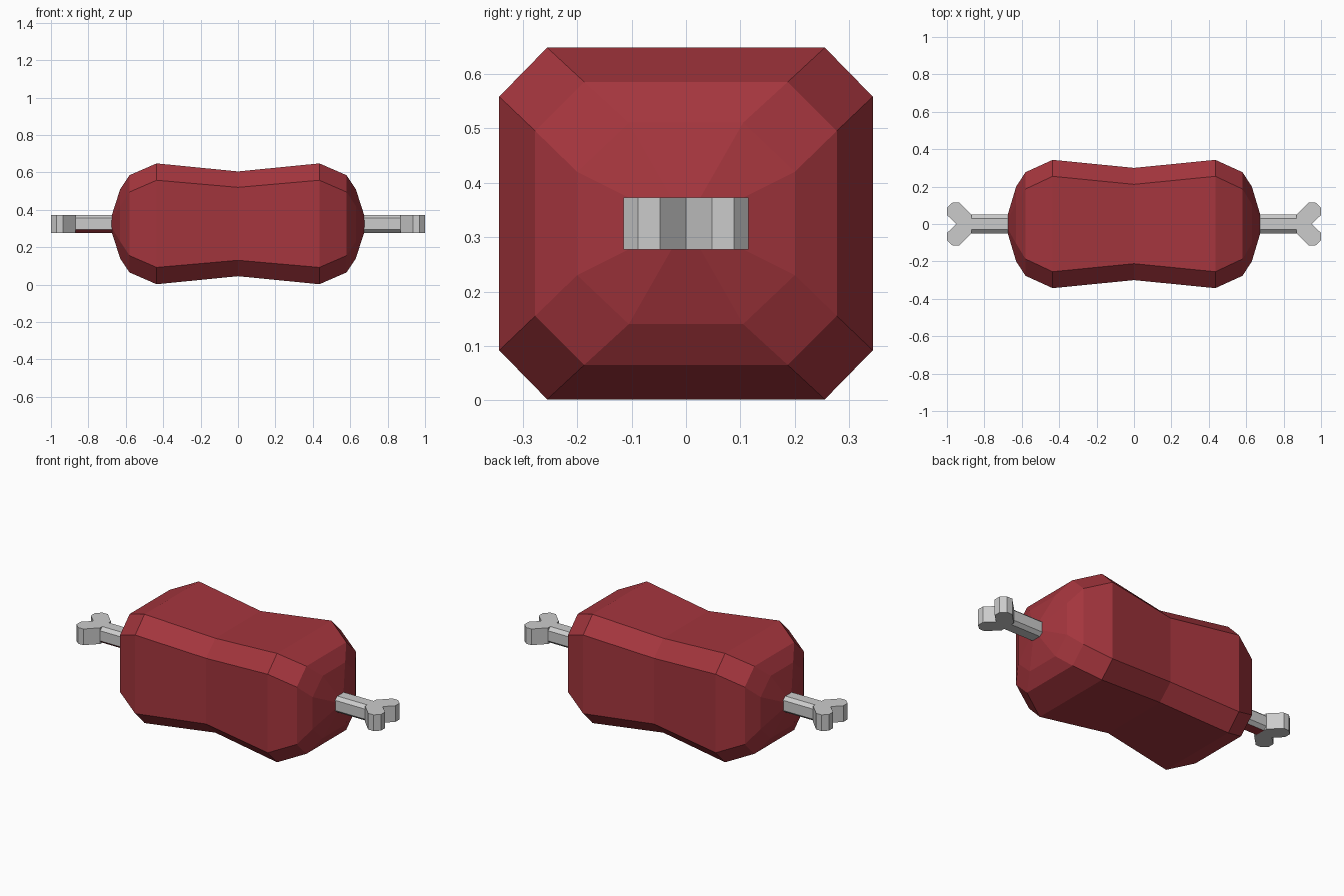
import bpy, bmesh

if "Cube" in bpy.data.objects:
    bpy.data.objects.remove(bpy.data.objects["Cube"])

ZC = 0.325
meat_red = bpy.data.materials.new("meat_red")
meat_red.diffuse_color = (0.373, 0.036, 0.047, 1)
meat_red.use_nodes = True
meat_red.node_tree.nodes["Principled BSDF"].inputs["Base Color"].default_value = meat_red.diffuse_color
bone_grey = bpy.data.materials.new("bone_grey")
bone_grey.diffuse_color = (0.8, 0.8, 0.8, 1)
bone_grey.use_nodes = True
bone_grey.node_tree.nodes["Principled BSDF"].inputs["Base Color"].default_value = bone_grey.diffuse_color


def finish(name, bm, mats):
    bmesh.ops.recalc_face_normals(bm, faces=bm.faces)
    me = bpy.data.meshes.new(name)
    bm.to_mesh(me)
    bm.free()
    for m in mats:
        me.materials.append(m)
    ob = bpy.data.objects.new(name, me)
    bpy.context.collection.objects.link(ob)
    return ob


def octagon(bm, x, hy, hz, c, d):
    """Chamfered rectangle across the x axis."""
    pts = [(hy, hz - d), (hy - c, hz), (c - hy, hz), (-hy, hz - d),
           (-hy, d - hz), (c - hy, -hz), (hy - c, -hz), (hy, d - hz)]
    return [bm.verts.new((x, y, ZC + z)) for y, z in pts]


def loft(bm, sections):
    rings = [octagon(bm, *s) for s in sections]
    for a, b in zip(rings, rings[1:]):
        for i in range(8):
            j = (i + 1) % 8
            bm.faces.new((a[i], a[j], b[j], b[i]))
    bm.faces.new(rings[0])
    bm.faces.new(rings[-1])


# Meat: waisted body with domed ends
half = [(0.435, 0.343, 0.323, 0.088, 0.09), (0.58, 0.277, 0.26, 0.09, 0.09),
        (0.63, 0.20, 0.185, 0.095, 0.09), (0.675, 0.05, 0.045, 0.025, 0.025)]
sections = [(-s[0], *s[1:]) for s in reversed(half)]
sections += [(0, 0.30, 0.28, 0.088, 0.085)] + half
bm = bmesh.new()
loft(bm, sections)
finish("meat", bm, [meat_red])

# Bone shaft, stained red on the front underside of the left end
bm = bmesh.new()
loft(bm, [(x, 0.05, 0.048, 0.02, 0.018) for x in (-0.87, 0, 0.87)])
bmesh.ops.recalc_face_normals(bm, faces=bm.faces)
for f in bm.faces:
    if f.normal.z < -0.1 and f.normal.y < 0.1 and f.calc_center_median().x < 0:
        f.material_index = 1
finish("bone_shaft", bm, [bone_grey, meat_red])

# Forked bone knobs, mirrored to both ends
lobe = [(0.87, 0.05), (0.935, 0.115), (0.97, 0.115), (1.0, 0.088), (1.0, 0.048)]
outline = lobe + [(0.95, 0)] + [(x, -y) for x, y in reversed(lobe)]
for side, label in ((-1, "left"), (1, "right")):
    bm = bmesh.new()
    face = bm.faces.new([bm.verts.new((side * x, y, ZC - 0.048)) for x, y in outline])
    new = bmesh.ops.extrude_face_region(bm, geom=[face])["geom"]
    bmesh.ops.translate(bm, vec=(0, 0, 0.096),
                        verts=[v for v in new if isinstance(v, bmesh.types.BMVert)])
    finish("bone_knob_" + label, bm, [bone_grey])
